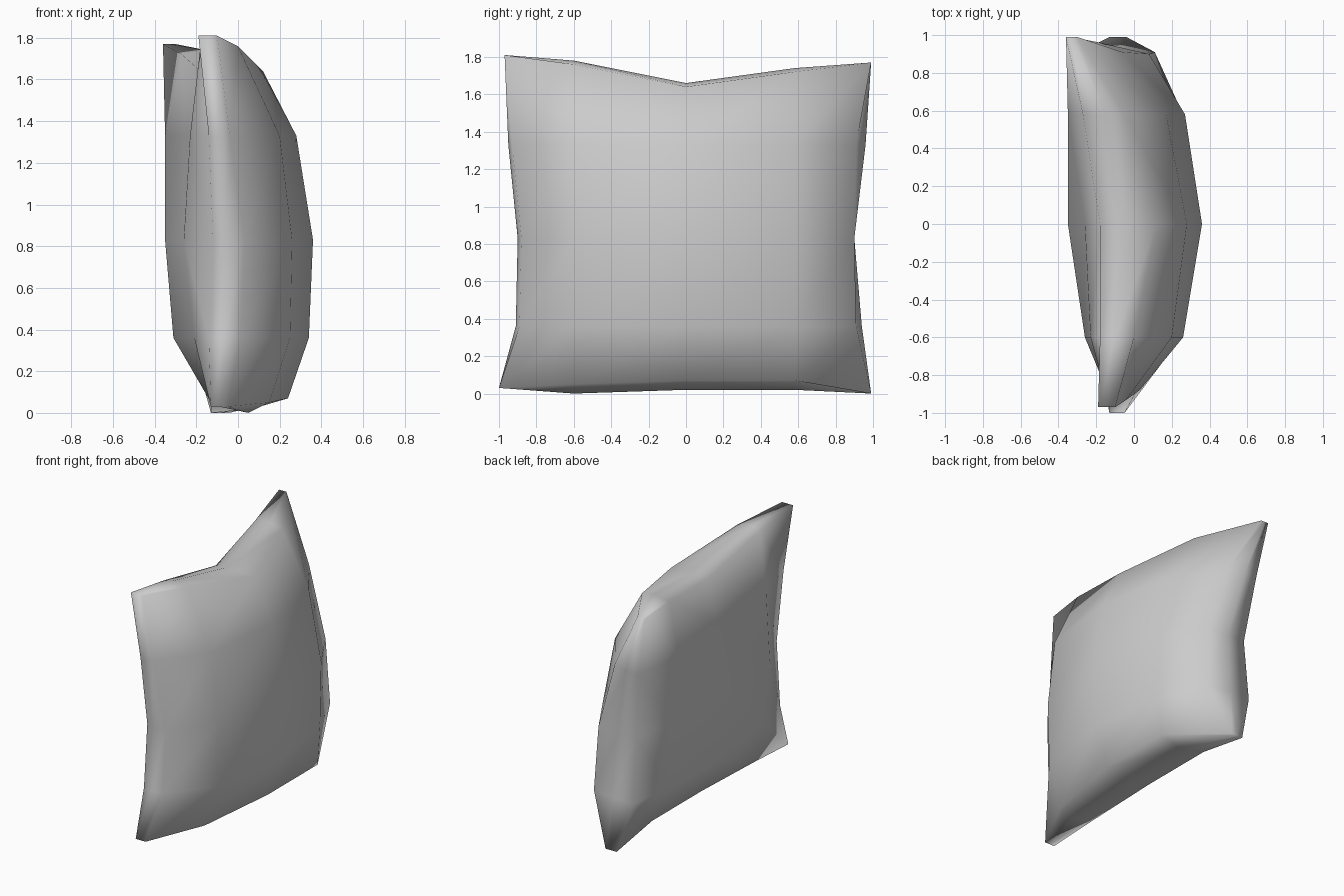
import bpy
import bmesh

default_cube = bpy.data.objects.get("Cube")
if default_cube:
    bpy.data.objects.remove(default_cube, do_unlink=True)


def make_material(name, colour):
    material = bpy.data.materials.new(name)
    material.use_nodes = True
    material.diffuse_color = colour
    material.node_tree.nodes["Principled BSDF"].inputs["Base Color"].default_value = colour
    return material


fabric = make_material("plain grey fabric", (0.6, 0.6, 0.6, 1))

# Outline of the cushion: wavy top and bottom edges, pinched sides
columns = [-1, -0.6, 0, 0.58, 1]
rows = [0, 0.36, 0.83, 1.33, 1.78]
bottom_edge = [0.03, 0, 0.02, 0.02, 0]
top_edge = [1.81, 1.78, 1.66, 1.74, 1.77]
front_edge = [-1, -0.91, -0.9, -0.95, -0.97]
back_edge = [0.99, 0.94, 0.9, 0.96, 0.99]

# Bulge of each broad face, one line per row from bottom to top, front to back
left_bulge = [
    [-0.05, 0.15, 0.24, 0.24, -0.04],
    [0.01, 0.25, 0.34, 0.26, 0.11],
    [0.03, 0.26, 0.36, 0.27, 0.08],
    [-0.04, 0.2, 0.28, 0.17, -0.06],
    [-0.1, 0, 0.12, -0.05, -0.3],
]
right_bulge = [
    [-0.13, -0.13, -0.13, -0.13, -0.13],
    [-0.14, -0.21, -0.31, -0.28, -0.23],
    [-0.12, -0.26, -0.35, -0.3, -0.22],
    [-0.14, -0.23, -0.26, -0.35, -0.28],
    [-0.19, -0.18, -0.18, -0.27, -0.36],
]
# Seam ridge between the faces, along bottom, back, top and front
seam_bulge = [-0.09, 0.05, 0.07, 0.07, -0.085, -0.07, -0.08, -0.18,
              -0.33, -0.15, -0.07, -0.1, -0.14, -0.09, -0.06, -0.07]


def outline_point(row, col):
    y, z = columns[col], rows[row]
    if col == 0:
        y = front_edge[row]
    elif col == 4:
        y = back_edge[row]
    if row == 0:
        z = bottom_edge[col]
    elif row == 4:
        z = top_edge[col]
    return y, z


def inset_point(row, col, back_inset):
    # The faces end a little inside the seam, except at the corners
    y, z = outline_point(row, col)
    if 0 < row < 4:
        if col == 0:
            y += 0.02
        elif col == 4:
            y -= back_inset[row - 1]
    elif 0 < col < 4:
        z += 0.05 if row == 0 else -0.02
    return y, z


def border_loop(grid):
    return (grid[0][:-1] + [line[-1] for line in grid[:-1]]
            + grid[-1][:0:-1] + [line[0] for line in grid[:0:-1]])


def add_face_grid(bm, bulge, back_inset):
    grid = [[bm.verts.new((bulge[row][col], *inset_point(row, col, back_inset)))
             for col in range(5)] for row in range(5)]
    for row in range(4):
        for col in range(4):
            bm.faces.new((grid[row][col], grid[row][col + 1],
                          grid[row + 1][col + 1], grid[row + 1][col]))
    return border_loop(grid)


def sew(bm, loop_a, loop_b):
    for i in range(len(loop_a)):
        j = (i + 1) % len(loop_a)
        bm.faces.new((loop_a[i], loop_a[j], loop_b[j], loop_b[i]))


# Two broad faces sewn to the seam ridge
bm = bmesh.new()
left_border = add_face_grid(bm, left_bulge, (0.03, 0, 0.05))
right_border = add_face_grid(bm, right_bulge, (0, 0, 0))
outline = border_loop([[outline_point(row, col) for col in range(5)] for row in range(5)])
seam = [bm.verts.new((x, *point)) for x, point in zip(seam_bulge, outline)]
sew(bm, left_border, seam)
sew(bm, seam, right_border)
bmesh.ops.recalc_face_normals(bm, faces=bm.faces)
for face in bm.faces:
    face.smooth = True

mesh = bpy.data.meshes.new("cushion")
bm.to_mesh(mesh)
bm.free()
mesh.materials.append(fabric)
cushion = bpy.data.objects.new("cushion", mesh)
bpy.context.collection.objects.link(cushion)
